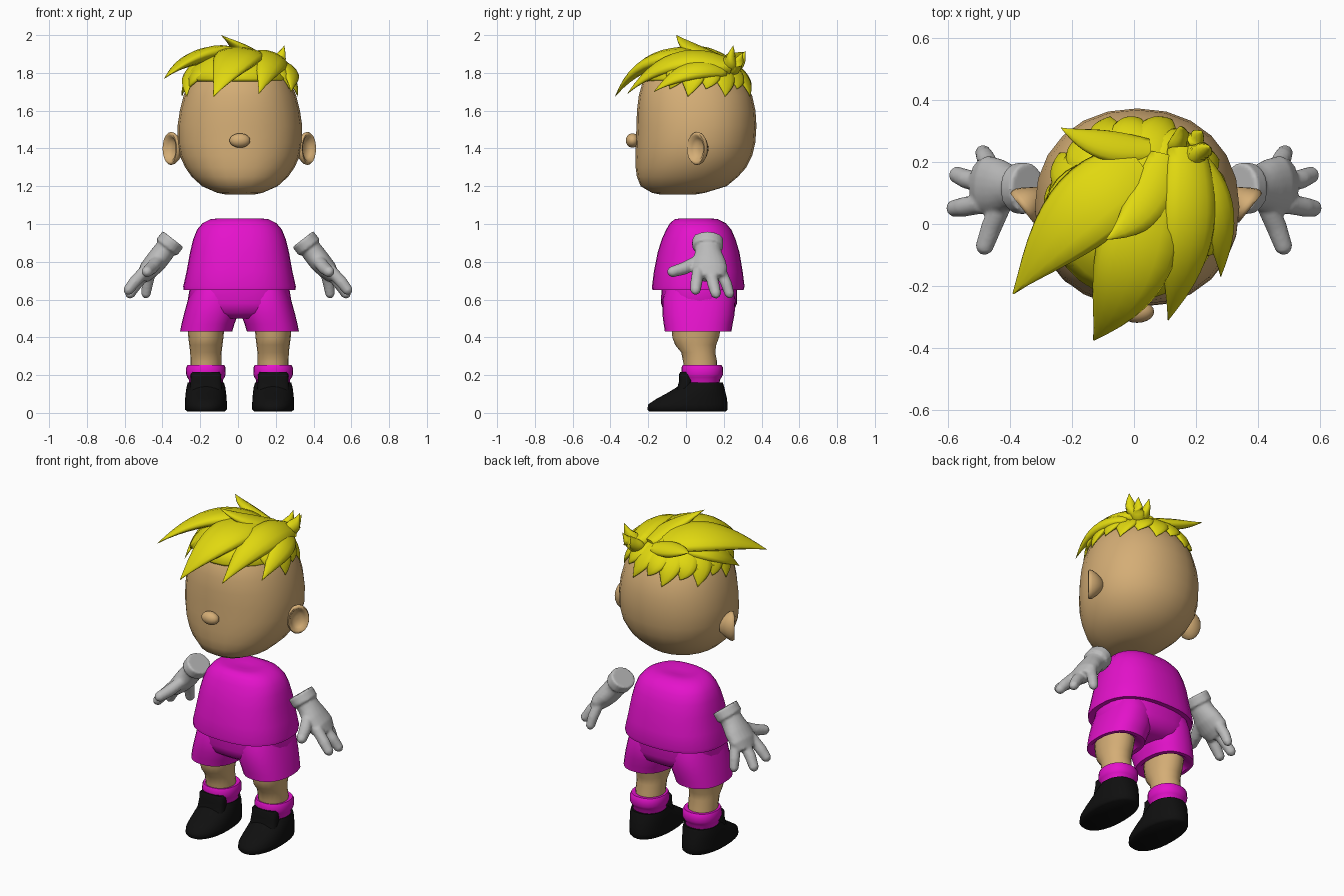
import bpy, bmesh, math
from mathutils import Vector as V


def material(name, rgb):
    m = bpy.data.materials.new(name)
    m.diffuse_color = (*rgb, 1)
    return m


SKIN = material("skin tan", (0.66, 0.42, 0.18))
PINK = material("cloth pink", (0.78, 0.006, 0.60))
YELLOW = material("hair yellow", (0.75, 0.69, 0.005))
GREY = material("glove grey", (0.50, 0.50, 0.50))
BLACK = material("shoe black", (0.005, 0.005, 0.005))


def add_rings(bm, rings):
    """Bridge closed loops of points and cap both ends."""
    loops = [[bm.verts.new(p) for p in r] for r in rings]
    n = len(loops[0])
    for a, b in zip(loops, loops[1:]):
        for i in range(n):
            bm.faces.new((a[i], a[(i + 1) % n], b[(i + 1) % n], b[i]))
    bm.faces.new(loops[0][::-1])
    bm.faces.new(loops[-1])


def finish(name, bm, mat, angle=50):
    bmesh.ops.recalc_face_normals(bm, faces=bm.faces[:])
    me = bpy.data.meshes.new(name)
    bm.to_mesh(me)
    bm.free()
    me.materials.append(mat)
    ob = bpy.data.objects.new(name, me)
    bpy.context.collection.objects.link(ob)
    bpy.ops.object.select_all(action='DESELECT')
    ob.select_set(True)
    bpy.context.view_layer.objects.active = ob
    bpy.ops.object.shade_smooth_by_angle(angle=math.radians(angle))
    return ob


def sup(v, e):
    return math.copysign(abs(v) ** (2 / e), v)


def loft(name, mat, cx, rings, n=28, e=2.2, angle=50):
    """Stack rings of (z, x half width, front y, back y, x shift)."""
    out = []
    for z, rx, y0, y1, *dx in rings:
        x0 = cx + (dx[0] if dx else 0)
        out.append([(x0 + rx * sup(math.cos(t), e),
                     (y0 + y1) / 2 + (y1 - y0) / 2 * sup(math.sin(t), e), z)
                    for t in (2 * math.pi * i / n for i in range(n))])
    bm = bmesh.new()
    add_rings(bm, out)
    return finish(name, bm, mat, angle)


def sweep(bm, pts, sizes, up, axis=None, n=12):
    """Elliptical tube; up is a function of position."""
    rings = []
    for i, p in enumerate(pts):
        t = axis or (pts[min(i + 1, len(pts) - 1)] - pts[max(i - 1, 0)])
        side = t.cross(up(p)).normalized()
        nor = side.cross(t).normalized()
        a, b = sizes[i]
        rings.append([p + side * a * math.cos(k * math.tau / n) + nor * b * math.sin(k * math.tau / n)
                      for k in range(n)])
    add_rings(bm, rings)


# head
HEAD = [(1.155, 0.07, -0.13, 0.04), (1.165, 0.12, -0.18, 0.10), (1.2, 0.20, -0.24, 0.215),
        (1.25, 0.255, -0.26, 0.275), (1.3, 0.29, -0.267, 0.32), (1.36, 0.317, -0.268, 0.35),
        (1.43, 0.33, -0.266, 0.367), (1.52, 0.33, -0.262, 0.373), (1.6, 0.318, -0.26, 0.368),
        (1.68, 0.298, -0.25, 0.35), (1.75, 0.268, -0.23, 0.315), (1.81, 0.23, -0.19, 0.27),
        (1.86, 0.175, -0.13, 0.21), (1.89, 0.11, -0.06, 0.14), (1.90, 0.04, 0.0, 0.07)]
loft("head", SKIN, 0.01, HEAD, 24, 2.15, 80)


def head_point(z, a, off):
    for r, s in zip(HEAD, HEAD[1:]):
        if r[0] <= z <= s[0]:
            k = (z - r[0]) / (s[0] - r[0])
            rx, y0, y1 = (r[i] + (s[i] - r[i]) * k for i in (1, 2, 3))
            return V((0.01 + (rx + off) * math.cos(a),
                      (y0 + y1) / 2 + ((y1 - y0) / 2 + off) * math.sin(a), z))


# nose
bm = bmesh.new()
bmesh.ops.create_uvsphere(bm, u_segments=20, v_segments=12, radius=1)
bmesh.ops.scale(bm, vec=(0.055, 0.036, 0.038), verts=bm.verts[:])
bmesh.ops.translate(bm, vec=(0.01, -0.283, 1.442), verts=bm.verts[:])
finish("nose", bm, SKIN, 80)

# ears: shallow bowls flaring backwards
for s, side in ((1, "right"), (-1, "left")):
    ax = V((0.78 * s, -0.62, 0))
    c = V((0.007 + 0.352 * s, 0.065, 1.4))
    prof = [(-0.06, 0.35), (-0.02, 0.8), (0.0, 0.97), (0.012, 1), (0.022, 0.93),
            (0.02, 0.78), (0.004, 0.62), (-0.008, 0.4), (-0.01, 0.1)]
    bm = bmesh.new()
    sweep(bm, [c + ax * d for d, _ in prof], [(0.064 * r, 0.088 * r) for _, r in prof],
          lambda p: V((0, 0, 1)), ax, 20)
    finish(side + "_ear", bm, SKIN, 70)

# hair cap
loft("hair_cap", YELLOW, 0.0, [
    (1.755, 0.27, -0.235, 0.32), (1.77, 0.283, -0.245, 0.328), (1.82, 0.25, -0.21, 0.285),
    (1.865, 0.205, -0.165, 0.23), (1.9, 0.14, -0.12, 0.16), (1.915, 0.08, -0.07, 0.10),
    (1.92, 0.02, -0.01, 0.03)], 28, 2, 80)


def lock(bm, root, ctrl, tip, w, t):
    """Leaf shaped strand along a curve, lying flat on the head."""
    r, c, q = V(root), V(ctrl), V(tip)
    us = [i / 12 for i in range(13)]
    pts = [r * (1 - u) ** 2 + c * 2 * u * (1 - u) + q * u * u for u in us]
    f = [max(0.02, math.sin(math.pi * (0.25 + 0.75 * u))) for u in us]
    sweep(bm, pts, [(w * k, t * k) for k in f], lambda p: p - V((0, 0.05, 1.45)))


# large swept locks
bm = bmesh.new()
for args in [((0.02, 0.18, 1.86), (-0.2, 0.05, 1.96), (-0.39, -0.225, 1.77), 0.13, 0.045),
             ((0.05, 0.15, 1.87), (0.01, -0.2, 1.96), (-0.13, -0.375, 1.675), 0.13, 0.045),
             ((0.17, 0.24, 1.83), (0.2, -0.08, 1.95), (0.11, -0.31, 1.69), 0.095, 0.045),
             ((0.2, 0.2, 1.81), (0.3, 0.02, 1.86), (0.28, -0.17, 1.70), 0.07, 0.035),
             ((-0.05, 0.15, 1.86), (-0.28, 0.1, 1.88), (-0.27, -0.13, 1.675), 0.09, 0.035)]:
    lock(bm, *args)
finish("swept_hair_locks", bm, YELLOW, 80)

# raised spikes on the crown
bm = bmesh.new()
for args in [((0.1, 0.22, 1.85), (0.06, 0.03, 1.9), (-0.09, -0.05, 2.0), 0.075, 0.035),
             ((0.05, 0.24, 1.84), (-0.12, 0.24, 1.87), (-0.235, 0.31, 1.91), 0.055, 0.03),
             ((0.16, 0.22, 1.82), (0.22, 0.23, 1.84), (0.245, 0.25, 1.945), 0.045, 0.035),
             ((0.16, 0.23, 1.80), (0.20, 0.27, 1.83), (0.22, 0.30, 1.91), 0.04, 0.03),
             ((0.14, 0.22, 1.81), (0.15, 0.28, 1.83), (0.155, 0.315, 1.915), 0.04, 0.03)]:
    lock(bm, *args)
finish("hair_spikes", bm, YELLOW, 80)

# fringe of short locks around the sides and back
bm = bmesh.new()
for i, deg in enumerate(range(-22, 216, 19)):
    a = math.radians(deg)
    low = 1.675 if i % 2 else 1.715
    lock(bm, head_point(1.85, a + 0.1, 0.0), head_point(1.78, a + 0.05, 0.045),
         head_point(low, a - 0.08, 0.008), 0.068, 0.022)
finish("hair_fringe", bm, YELLOW, 80)

# shirt
loft("shirt", PINK, 0.008, [
    (0.655, 0.27, -0.15, 0.28), (0.65, 0.297, -0.178, 0.305), (0.67, 0.298, -0.18, 0.31),
    (0.75, 0.28, -0.17, 0.30), (0.85, 0.262, -0.15, 0.283), (0.92, 0.245, -0.128, 0.262),
    (0.97, 0.225, -0.105, 0.24), (1.005, 0.195, -0.085, 0.21), (1.025, 0.155, -0.06, 0.17),
    (1.03, 0.11, -0.03, 0.13), (1.022, 0.05, 0.02, 0.09)], 32, 2.4, 45)

# shorts: hips and two flared legs
loft("shorts_hips", PINK, 0.008, [
    (0.50, 0.15, -0.07, 0.20), (0.53, 0.24, -0.115, 0.25), (0.58, 0.277, -0.132, 0.27),
    (0.67, 0.262, -0.13, 0.27)], 32, 2.5, 60)
for s, side in ((1, "right"), (-1, "left")):
    loft(side + "_shorts_leg", PINK, 0.008, [
        (0.46, 0.09, -0.05, 0.17, 0.18 * s), (0.43, 0.115, -0.09, 0.215, 0.18 * s),
        (0.43, 0.138, -0.112, 0.24, 0.177 * s), (0.47, 0.14, -0.118, 0.247, 0.167 * s),
        (0.52, 0.143, -0.125, 0.257, 0.152 * s), (0.60, 0.135, -0.125, 0.262, 0.138 * s),
        (0.65, 0.12, -0.11, 0.25, 0.135 * s)], 28, 2.3, 45)

    # leg, sock and shoe
    x = 0.008 + 0.178 * s
    loft(side + "_leg", SKIN, x, [
        (0.2, 0.08, -0.005, 0.165), (0.27, 0.082, -0.015, 0.165), (0.32, 0.083, -0.025, 0.155),
        (0.36, 0.088, -0.058, 0.16), (0.40, 0.093, -0.072, 0.175), (0.48, 0.1, -0.08, 0.19)],
        20, 2, 80)
    loft(side + "_sock", PINK, x, [
        (0.10, 0.088, 0.0, 0.17), (0.175, 0.09, -0.01, 0.18), (0.19, 0.1, -0.02, 0.19),
        (0.205, 0.105, -0.025, 0.197), (0.24, 0.104, -0.024, 0.196), (0.253, 0.098, -0.018, 0.188),
        (0.25, 0.08, 0.0, 0.16)], 24, 2.2, 60)
    loft(side + "_shoe", BLACK, x, [
        (0.008, 0.1, -0.195, 0.21), (0.018, 0.111, -0.205, 0.22), (0.045, 0.111, -0.2, 0.22),
        (0.075, 0.11, -0.155, 0.217), (0.105, 0.107, -0.10, 0.21), (0.135, 0.103, -0.05, 0.203),
        (0.16, 0.096, -0.02, 0.195), (0.155, 0.08, 0.0, 0.17)], 28, 2.2, 60)
    loft(side + "_shoe_tongue", BLACK, x, [
        (0.12, 0.085, -0.05, 0.03), (0.17, 0.082, -0.036, 0.035), (0.205, 0.08, -0.036, 0.03),
        (0.217, 0.07, -0.03, 0.015)], 20, 3.5, 50)

    # glove: cuff, palm and digits fused together
    def at(x, y, z):
        return V((s * x, y, z))

    def thick(p):
        return V((0.79 * s, 0, 0.61))

    bm = bmesh.new()
    sweep(bm, [at(0.343, 0.115, 0.92), at(0.378, 0.115, 0.875)],
          [(0.083, 0.07)] * 2, thick, n=20)
    sweep(bm, [at(0.36, 0.115, 0.9), at(0.40, 0.118, 0.845), at(0.435, 0.12, 0.80),
               at(0.475, 0.125, 0.755), at(0.505, 0.13, 0.715)],
          [(0.066, 0.055), (0.072, 0.058), (0.09, 0.058), (0.096, 0.052), (0.075, 0.036)], thick, n=20)
    for base, mid, tip, r in [((0.42, 0.08, 0.81), (0.46, -0.01, 0.765), (0.485, -0.08, 0.745), 0.034),
                              ((0.49, 0.065, 0.755), (0.55, 0.055, 0.69), (0.585, 0.05, 0.645), 0.032),
                              ((0.48, 0.13, 0.75), (0.54, 0.145, 0.68), (0.575, 0.16, 0.625), 0.032),
                              ((0.46, 0.18, 0.76), (0.48, 0.215, 0.68), (0.488, 0.232, 0.625), 0.03)]:
        b, m, t = at(*base), at(*mid), at(*tip)
        end = t + (t - m).normalized() * 0.018
        sweep(bm, [b, m, t, end], [(r, r), (r, r), (r * 0.85, r * 0.85), (r * 0.35, r * 0.35)], thick)
    glove = finish(side + "_glove", bm, GREY, 80)
    rem = glove.modifiers.new("fuse", 'REMESH')
    rem.mode = 'VOXEL'
    rem.voxel_size = 0.008
    rem.use_smooth_shade = True
    sm = glove.modifiers.new("soften", 'SMOOTH')
    sm.factor = 0.5
    sm.iterations = 3
